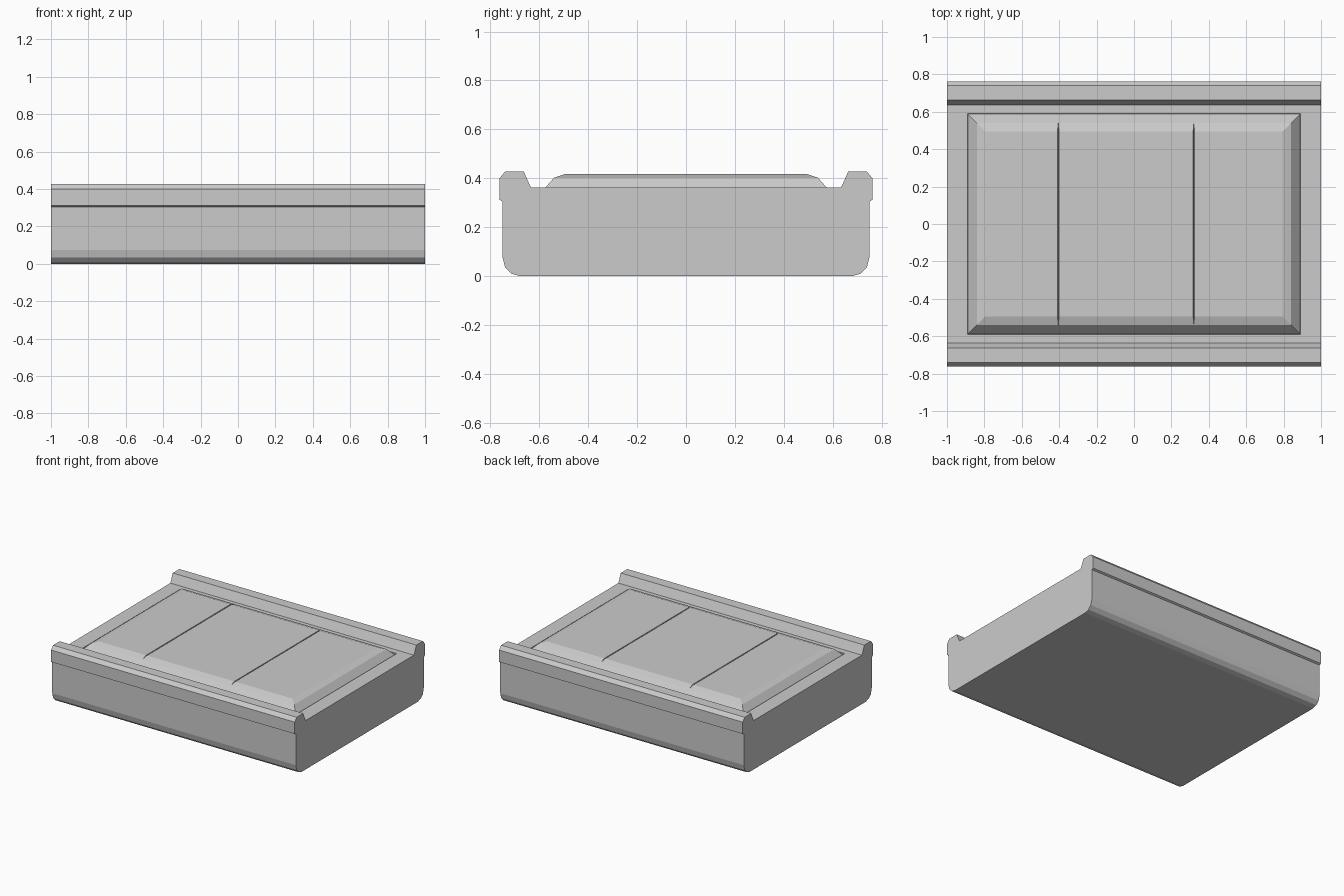
import bpy, bmesh

if "Cube" in bpy.data.objects:
    bpy.data.objects.remove(bpy.data.objects["Cube"])


def make_object(name, bm):
    bmesh.ops.recalc_face_normals(bm, faces=bm.faces)
    mesh = bpy.data.meshes.new(name)
    bm.to_mesh(mesh)
    bm.free()
    obj = bpy.data.objects.new(name, mesh)
    bpy.context.collection.objects.link(obj)
    return obj


def loft(name, rings):
    bm = bmesh.new()
    loops = [[bm.verts.new(p) for p in ring] for ring in rings]
    n = len(loops[0])
    for a, b in zip(loops, loops[1:]):
        for i in range(n):
            j = (i + 1) % n
            bm.faces.new((a[i], a[j], b[j], b[i]))
    bm.faces.new(loops[0])
    bm.faces.new(loops[-1])
    return make_object(name, bm)


def rect(x0, x1, y, z):
    return [(x0, -y, z), (x1, -y, z), (x1, y, z), (x0, y, z)]


# Tray body: mirrored section with rounded bottom corners and raised rails
half = [(0.68, 0), (0.715, 0.01), (0.74, 0.035), (0.75, 0.075), (0.75, 0.305),
        (0.763, 0.312), (0.763, 0.40), (0.74, 0.427), (0.663, 0.427), (0.635, 0.363)]
section = half + [(-y, z) for y, z in reversed(half)]
body = loft("tray_body", [[(x, y, z) for y, z in section] for x in (-1, 1)])

# Shallow recess around the raised panel
cutter = loft("recess_cutter", [rect(-0.89, 0.89, 0.59, z) for z in (0.348, 0.5)])
cutter.hide_render = True
cutter.hide_viewport = True
cut = body.modifiers.new("recess", 'BOOLEAN')
cut.operation = 'DIFFERENCE'
cut.object = cutter
cut.solver = 'EXACT'

# Raised panel: three boards, double bevel outside and fine seams between
cuts = [-0.89, -0.405, 0.32, 0.89]
steps = [(0, 0, 0.346), (0.05, 0, 0.402), (0.095, 0.004, 0.417)]
for k in range(3):
    rings = []
    for outer, seam, z in steps:
        left = outer if k == 0 else seam
        right = outer if k == 2 else seam
        rings.append(rect(cuts[k] + left, cuts[k + 1] - right, 0.59 - outer, z))
    loft(f"panel_board_{k + 1}", rings)
